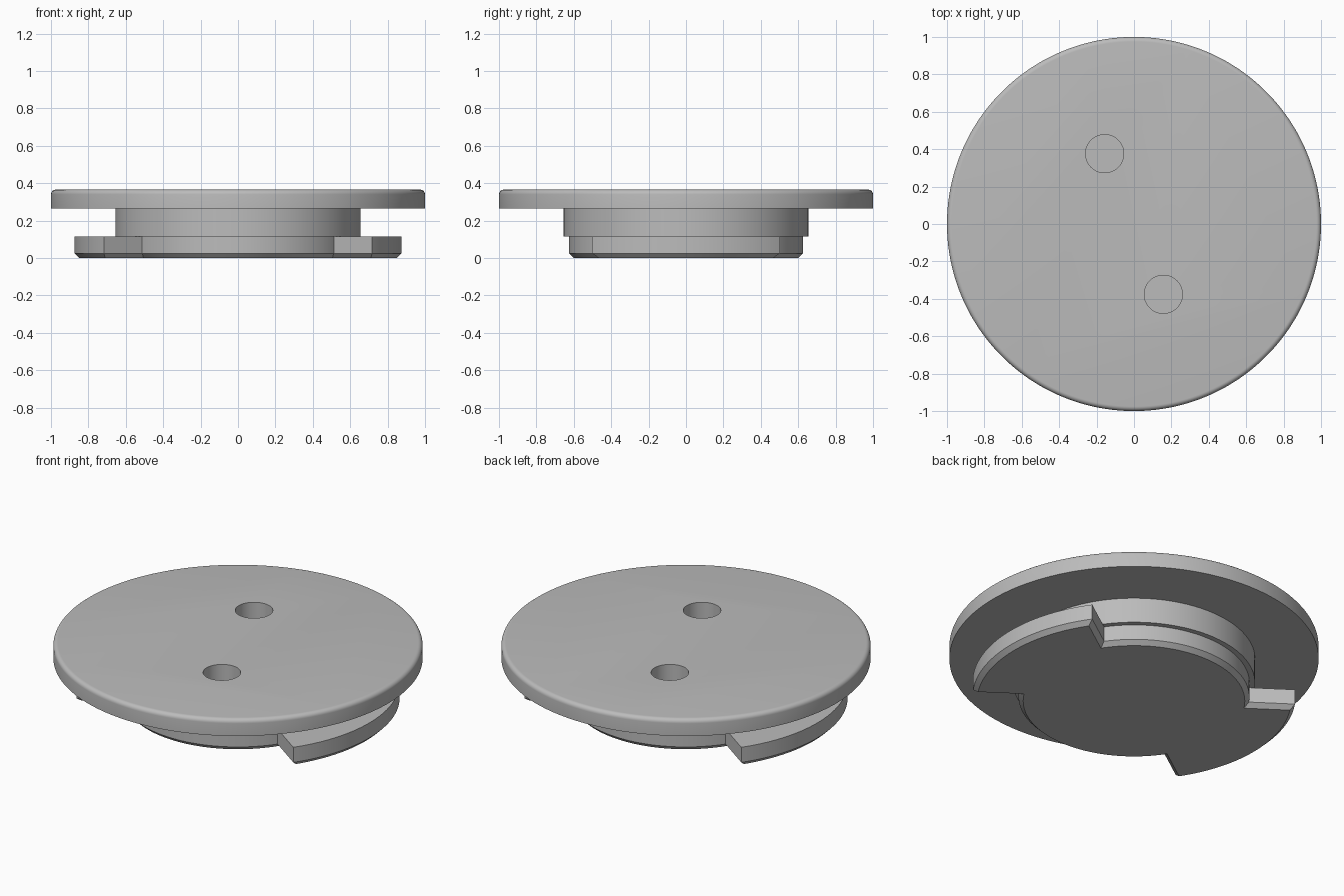
import bpy, bmesh, math

if "Cube" in bpy.data.objects:
    bpy.data.objects.remove(bpy.data.objects["Cube"])

LUG_HALF = math.radians(35)
R_CORE, R_NECK, R_LUG, R_FLANGE = 0.625, 0.655, 0.875, 1.0
Z_CHAMFER, Z_LUG, Z_FLANGE, Z_TOP = 0.025, 0.115, 0.265, 0.365
ROUND = 0.025


def outline(inset=0.0):
    """Polar outline (radius, angle) of the bayonet base: round core with two lugs."""
    pts = []
    for turn in (0, math.pi):
        def end(r):
            return LUG_HALF - math.asin(inset / r)
        rc, rl = R_CORE - inset, R_LUG - inset
        a = end(rl)
        pts += [(rc, turn - end(rc)), (R_NECK, turn - end(R_NECK))]
        pts += [(rl, turn - a + 2 * a * i / 48) for i in range(49)]
        pts += [(R_NECK, turn + end(R_NECK))]
        b = end(rc)
        pts += [(rc, turn + b + (math.pi - 2 * b) * i / 72) for i in range(72)]
    return pts


def add_ring(bm, polar, z):
    return [bm.verts.new((r * math.cos(a), r * math.sin(a), z)) for r, a in polar]


def circle(r):
    return [(r, a) for _, a in outline()]


# Cap body: lugged base, neck and rounded flange lofted as one solid
bm = bmesh.new()
sections = [(outline(0.025), 0), (outline(), Z_CHAMFER), (outline(), Z_LUG),
            (circle(R_NECK), Z_LUG), (circle(R_NECK), Z_FLANGE),
            (circle(R_FLANGE), Z_FLANGE)]
for i in range(7):
    t = math.pi / 2 * i / 6
    sections.append((circle(R_FLANGE - ROUND + ROUND * math.cos(t)),
                     Z_TOP - ROUND + ROUND * math.sin(t)))
rings = [add_ring(bm, p, z) for p, z in sections]
n = len(rings[0])
for low, high in zip(rings, rings[1:]):
    for i in range(n):
        j = (i + 1) % n
        bm.faces.new((low[i], low[j], high[j], high[i]))
bm.faces.new(rings[0][::-1])
bm.faces.new(rings[-1])
bmesh.ops.remove_doubles(bm, verts=bm.verts, dist=1e-5)
bmesh.ops.recalc_face_normals(bm, faces=bm.faces)
mesh = bpy.data.meshes.new("threaded_cap")
bm.to_mesh(mesh)
bm.free()
cap = bpy.data.objects.new("bayonet_cap", mesh)
bpy.context.collection.objects.link(cap)

# Two blind spanner holes in the top
for x, y in ((-0.157, 0.376), (0.157, -0.376)):
    bpy.ops.mesh.primitive_cylinder_add(vertices=64, radius=0.102, depth=0.4,
                                        location=(x, y, Z_TOP))
    cutter = bpy.context.object
    cutter.name = "hole_cutter"
    cutter.hide_render = True
    bpy.ops.object.select_all(action='DESELECT')
    cap.select_set(True)
    bpy.context.view_layer.objects.active = cap
    mod = cap.modifiers.new("hole", 'BOOLEAN')
    mod.operation = 'DIFFERENCE'
    mod.solver = 'EXACT'
    mod.object = cutter
    bpy.ops.object.modifier_apply(modifier=mod.name)
    bpy.data.objects.remove(cutter, do_unlink=True)

# Plain grey finish
grey = bpy.data.materials.new("plain_grey")
grey.diffuse_color = (0.5, 0.5, 0.5, 1)
grey.use_nodes = True
grey.node_tree.nodes["Principled BSDF"].inputs["Base Color"].default_value = grey.diffuse_color
cap.data.materials.clear()
cap.data.materials.append(grey)
bpy.ops.object.shade_smooth_by_angle(angle=math.radians(30))
